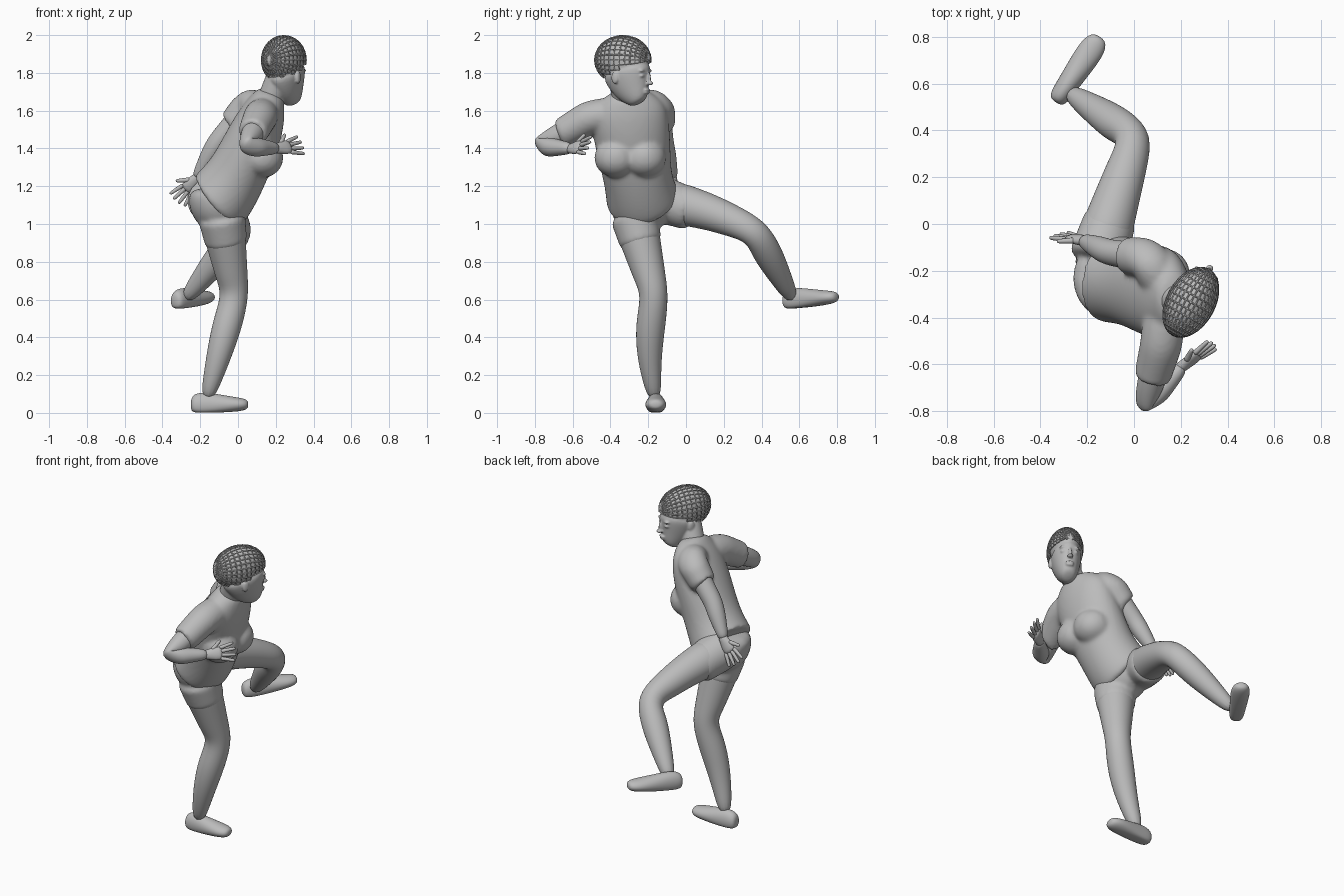
import bpy, bmesh, math
from mathutils import Vector, Matrix

if "Cube" in bpy.data.objects:
    bpy.data.objects.remove(bpy.data.objects["Cube"])

GREY = (0.5, 0.5, 0.5, 1)
grey = bpy.data.materials.new("plain grey")
grey.use_nodes = True
grey.diffuse_color = GREY
grey.node_tree.nodes["Principled BSDF"].inputs["Base Color"].default_value = GREY

UP = Vector((0, 0, 1))
FORWARD = Vector((1, 0, 0))
LEAN = Vector((1, 0.1, -0.4))
GAZE = Vector((0.5, 0.9, 0)).normalized()
GAZE_SIDE = UP.cross(GAZE)
HEAD_TURN = Matrix((GAZE, GAZE_SIDE, UP)).transposed().to_4x4()


def tube(bm, stations, ref=FORWARD, sides=12, floor=1):
    """Loft of ellipses, each a centre, a radius along ref and a radius across.
    Nothing reaches further than floor below the centre line."""
    centres = [Vector(station[0]) for station in stations]
    last = len(centres) - 1
    rings = []
    for i, (centre, along, across) in enumerate(stations):
        tangent = (centres[min(i + 1, last)] - centres[max(i - 1, 0)]).normalized()
        a = (ref - tangent * ref.dot(tangent)).normalized()
        b = tangent.cross(a)
        ring = []
        for k in range(sides):
            angle = math.tau * k / sides
            offset = a * max(along * math.cos(angle), -floor) + b * across * math.sin(angle)
            ring.append(bm.verts.new(centres[i] + offset * 1.04))
        rings.append(ring)
    for low, high in zip(rings, rings[1:]):
        for k in range(sides):
            n = (k + 1) % sides
            bm.faces.new((low[k], low[n], high[n], high[k]))
    bm.faces.new(rings[0][::-1])
    bm.faces.new(rings[-1])


def blob(bm, centre, radii, turn=Matrix()):
    placed = Matrix.Translation(centre) @ turn.to_4x4() @ Matrix.Diagonal((*radii, 1))
    bmesh.ops.create_icosphere(bm, subdivisions=2, radius=1.03, matrix=placed)


def finish(name, bm, voxel=0, rounding=2, softness=3):
    """Makes a smooth object; a voxel size fuses its overlapping pieces."""
    mesh = bpy.data.meshes.new(name)
    bm.to_mesh(mesh)
    bm.free()
    mesh.materials.append(grey)
    for face in mesh.polygons:
        face.use_smooth = True
    ob = bpy.data.objects.new(name, mesh)
    bpy.context.collection.objects.link(ob)
    if rounding:
        subdivide = ob.modifiers.new("round", "SUBSURF")
        subdivide.levels = subdivide.render_levels = rounding
    if voxel:
        fuse = ob.modifiers.new("fuse", "REMESH")
        fuse.mode, fuse.voxel_size, fuse.use_smooth_shade = "VOXEL", voxel, True
        soften = ob.modifiers.new("soften", "SMOOTH")
        soften.factor, soften.iterations = 0.5, softness
    return ob


def taper(start, end, first, final, swell=0.0, bow=Vector(), steps=4):
    """Round stations from start to end, with a muscle swell nearer the start."""
    stations = []
    for i in range(steps + 1):
        u = i / steps
        radius = first + (final - first) * u + swell * math.sin(math.pi * u ** 0.7)
        stations.append((start.lerp(end, u) + bow * math.sin(math.pi * u), radius, radius))
    return stations


def limb(name, upper, lower, ref):
    bm = bmesh.new()
    tube(bm, upper + lower[1:], ref)
    finish(name, bm)


# Joints of the pose
right_hip, right_knee, right_ankle = map(Vector, (
    (-0.08, -0.265, 1), (-0.015, -0.165, 0.62), (-0.165, -0.165, 0.07)))
left_hip, left_knee, left_ankle = map(Vector, (
    (-0.14, -0.1, 1.12), (0.01, 0.37, 0.96), (-0.28, 0.565, 0.6)))
right_shoulder, right_elbow, right_wrist = map(Vector, (
    (0.12, -0.5, 1.57), (0.045, -0.78, 1.41), (0.21, -0.605, 1.4)))
left_shoulder, left_elbow, left_wrist = map(Vector, (
    (0.07, -0.15, 1.64), (-0.11, -0.12, 1.43), (-0.22, -0.07, 1.24)))


def spine(u):
    bend = u ** 0.7
    return Vector((-0.115 + 0.295 * bend, -0.225 - 0.09 * bend, 1.12 + 0.59 * u))


# Shirt: leaning torso, bust and both sleeves
bm = bmesh.new()
torso = ((0, 0.18, 0.19), (0.02, 0.18, 0.19), (0.2, 0.16, 0.175), (0.4, 0.15, 0.19),
         (0.6, 0.14, 0.2), (0.8, 0.115, 0.2), (0.9, 0.09, 0.16), (1, 0.065, 0.08))
tube(bm, [(spine(u), depth, width) for u, depth, width in torso], LEAN, 16)
for y in (-0.22, -0.37):
    blob(bm, (0.13, y, 1.35), (0.115, 0.12, 0.11))
for shoulder, elbow in ((right_shoulder, right_elbow), (left_shoulder, left_elbow)):
    sleeve = taper(shoulder, shoulder.lerp(elbow, 0.6), 0.092, 0.078)
    tube(bm, [(spine(0.8), 0.09, 0.09)] + sleeve + sleeve[-1:], UP)
finish("shirt", bm, 0.011, softness=8)

# Shorts: pelvis and two leg cuffs
bm = bmesh.new()
pelvis = ((1.2, 0.155), (1.12, 0.165), (1.04, 0.145), (0.96, 0.08))
tube(bm, [(Vector((-0.1, -0.235, z)), r, r + 0.015) for z, r in pelvis], LEAN)
for hip, knee in ((right_hip, right_knee), (left_hip, left_knee)):
    tube(bm, taper(hip.lerp(knee, -0.15), hip.lerp(knee, 0.32), 0.128, 0.11))
finish("shorts", bm, 0.011, softness=8)

# Legs: the right one stands, the left one kicks
limb("right_leg", taper(right_hip, right_knee, 0.118, 0.072),
     taper(right_knee, right_ankle, 0.072, 0.035, 0.018, Vector((0, -0.03, 0))), FORWARD)
limb("left_leg", taper(left_hip, left_knee, 0.118, 0.073, bow=UP * 0.02),
     taper(left_knee, left_ankle, 0.073, 0.035, 0.017), FORWARD)

# Arms
for name, shoulder, elbow, wrist in (
        ("right_arm", right_shoulder, right_elbow, right_wrist),
        ("left_arm", left_shoulder, left_elbow, left_wrist)):
    limb(name, taper(shoulder, elbow, 0.065, 0.055), taper(elbow, wrist, 0.055, 0.028, 0.005), UP)


# Hands: palm, four spread fingers and a thumb
def hand(name, wrist, along, spread):
    along = along.normalized()
    spread = (spread - along * spread.dot(along)).normalized()
    bm = bmesh.new()
    palm = ((-0.03, 0.026, 0.025), (0, 0.028, 0.023), (0.045, 0.041, 0.02), (0.09, 0.038, 0.015))
    tube(bm, [(wrist + along * u, width, thick) for u, width, thick in palm], spread)
    for finger in (-0.75, -0.25, 0.25, 0.75):
        root = wrist + along * 0.07 + spread * finger * 0.04
        tip = root + (along + spread * finger * 0.35).normalized() * (0.1 - 0.015 * abs(finger))
        tube(bm, taper(root, tip, 0.013, 0.009), along.cross(spread), 8)
    root = wrist + along * 0.025 + spread * 0.02
    tube(bm, taper(root, root + (along + spread).normalized() * 0.08, 0.015, 0.009),
         along.cross(spread), 8)
    finish(name, bm, rounding=1)


hand("right_hand", right_wrist, Vector((0.7, 0.5, 0.1)), Vector((-0.3, 0.3, 0.8)))
hand("left_hand", left_wrist, Vector((-0.9, 0.2, -1)), Vector((-0.7, -0.2, 0.6)))


# Shoes with flat soles, lower towards the toe
def shoe(name, heel, toe):
    heel, toe = Vector(heel), Vector(toe)
    outline = ((0, 0.03, 0.025), (0.06, 0.06, 0.042), (0.25, 0.068, 0.046), (0.5, 0.054, 0.052),
               (0.8, 0.038, 0.058), (0.95, 0.03, 0.044), (1, 0.015, 0.02))
    bm = bmesh.new()
    tube(bm, [(heel.lerp(toe, u), height, width) for u, height, width in outline], UP, floor=0.04)
    finish(name, bm)


shoe("right_shoe", (-0.25, -0.16, 0.042), (0.055, -0.16, 0.045))
shoe("left_shoe", (-0.335, 0.52, 0.59), (-0.145, 0.8, 0.615))


# Head, neck and face, turned over the left shoulder
def on_head(forward, side, z):
    return Vector((0.245, -0.33, z)) + GAZE * forward + GAZE_SIDE * side


bm = bmesh.new()
blob(bm, on_head(0, 0, 1.86), (0.152, 0.09, 0.12), HEAD_TURN)
jaw = ((0.1, 1.64, 0.035), (0.085, 1.665, 0.068), (0.055, 1.71, 0.1),
       (0.03, 1.77, 0.13), (0.01, 1.84, 0.145))
tube(bm, [(on_head(forward, 0, z), r, 0.55 * r + 0.015) for forward, z, r in jaw], GAZE)
tube(bm, taper(Vector((0.165, -0.315, 1.64)), on_head(-0.03, 0, 1.82), 0.07, 0.065))
features = {
    "nose tip": (0.158, 0, 1.745, 0.02, 0.018, 0.012),
    "nose bridge": (0.152, 0, 1.77, 0.013, 0.01, 0.035),
    "upper lip": (0.143, 0, 1.71, 0.013, 0.026, 0.008),
    "lower lip": (0.14, 0, 1.695, 0.013, 0.024, 0.008),
    "brow": (0.132, 0.036, 1.812, 0.014, 0.026, 0.01),
    "eyelid": (0.13, 0.036, 1.785, 0.014, 0.018, 0.009),
    "ear": (-0.005, 0.088, 1.775, 0.022, 0.01, 0.035),
}
for forward, side, z, *radii in features.values():
    for across in {side, -side}:
        blob(bm, on_head(forward, across, z), radii, HEAD_TURN)
finish("head", bm, 0.0055, softness=5)

# Hair: close cap with a raised lattice of braids running front to back
for name, grow in (("hair_cap", 1), ("hair_braids", 1.02)):
    bm = bmesh.new()
    size = Vector((0.157, 0.1, 0.127)) * grow
    placed = (Matrix.Translation(on_head(-0.005, 0, 1.868)) @ HEAD_TURN
              @ Matrix.Diagonal((*size, 1)) @ Matrix.Rotation(math.pi / 2, 4, "Y"))
    bmesh.ops.create_uvsphere(bm, u_segments=28, v_segments=16, radius=1, matrix=placed)
    centre = on_head(0, 0, 0)
    below = [v for v in bm.verts if v.co.z < 1.8 + 0.35 * (v.co - centre).dot(GAZE)]
    bmesh.ops.delete(bm, geom=below, context="VERTS")
    hair = finish(name, bm, rounding=0)
    if name == "hair_braids":
        hair.modifiers.new("strands", "WIREFRAME").thickness = 0.007
